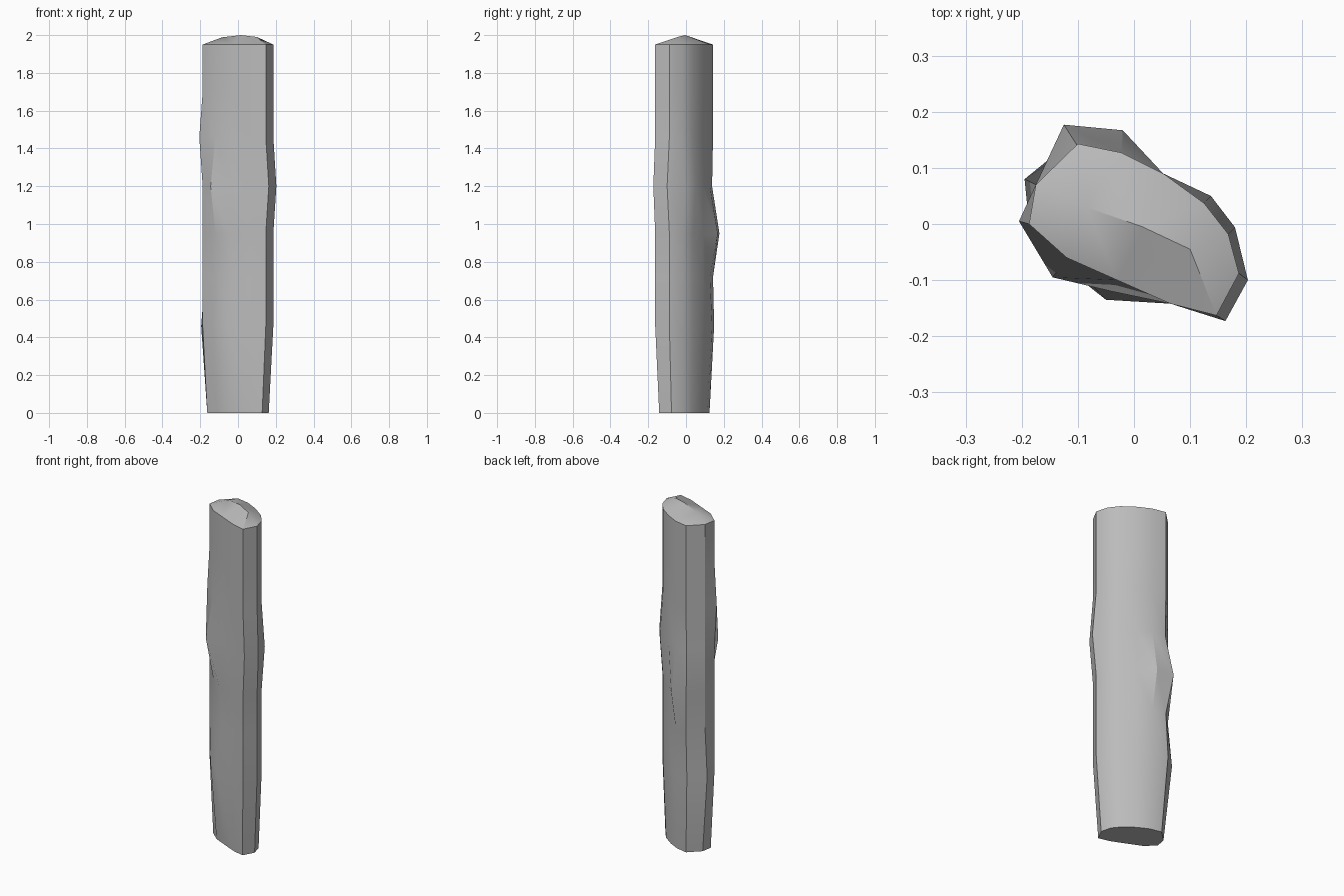
import bpy, bmesh, math

cube = bpy.data.objects.get("Cube")
if cube:
    bpy.data.objects.remove(cube)

stone = bpy.data.materials.new("grey stone")
stone.use_nodes = True
grey = (0.5, 0.5, 0.5, 1)
stone.diffuse_color = grey
stone.node_tree.nodes["Principled BSDF"].inputs["Base Color"].default_value = grey

# Cross-section of the pillar, clockwise from the back left corner
outline = [(-.1, .143), (-.022, .127), (.052, .09), (.125, .037),
           (.168, -.018), (.187, -.088), (.147, -.163), (.065, -.142),
           (-.03, -.1), (-.12, -.06), (-.187, 0), (-.175, .07)]
count = len(outline)

# Heights of the rings, named by position
heights = dict(base=0, low=.46, waist=.72, middle=.95, upper=1.2,
               chest=1.46, neck=1.7, rim=1.95)

# Worn bumps and hollows: corner index -> sideways shift
bumps = {
    "low": {0: (-.01, .006), 1: (0, .012), 8: (-.02, -.035),
            9: (-.012, -.01), 11: (-.02, .01)},
    "waist": {7: (0, .01)},
    "middle": {0: (-.025, .034), 1: (.002, .04), 8: (-.01, -.02)},
    "upper": {0: (0, -.005), 3: (.012, .013), 4: (.012, .012),
              5: (.016, -.012), 6: (.016, -.01), 9: (-.025, -.035)},
    "chest": {10: (-.018, .005)},
}

bm = bmesh.new()
rings = []
for name, z in heights.items():
    scale = .87 if name == "base" else 1
    ring = []
    for i, (x, y) in enumerate(outline):
        dx, dy = bumps.get(name, {}).get(i, (0, 0))
        ring.append(bm.verts.new((x * scale + dx, y * scale + dy, z)))
    rings.append(ring)

# Side walls and flat underside
for lower, upper in zip(rings, rings[1:]):
    for i in range(count):
        j = (i + 1) % count
        bm.faces.new((lower[i], lower[j], upper[j], upper[i]))
bm.faces.new(rings[0])

# Low ridged cap: each rim edge joins its nearest ridge point
rim = rings[-1]
ridge = [bm.verts.new(p) for p in
         ((-.085, .03, 1.988), (.015, -.005, 2), (.1, -.045, 1.99))]
nearest = [0, 1, 1, 2, 2, 2, 2, 1, 0, 0, 0, 0]
for i in range(count):
    j = (i + 1) % count
    a, b = nearest[i], nearest[j]
    bm.faces.new((rim[i], rim[j], ridge[a]))
    if a != b:
        bm.faces.new((rim[j], ridge[b], ridge[a]))

bmesh.ops.recalc_face_normals(bm, faces=bm.faces)
mesh = bpy.data.meshes.new("stone_pillar")
bm.to_mesh(mesh)
bm.free()
mesh.materials.append(stone)
pillar = bpy.data.objects.new("stone_pillar", mesh)
bpy.context.collection.objects.link(pillar)

# Soft shading on rounded sides, crisp main corners
bpy.ops.object.select_all(action="DESELECT")
pillar.select_set(True)
bpy.context.view_layer.objects.active = pillar
bpy.ops.object.shade_smooth_by_angle(angle=math.radians(25))
